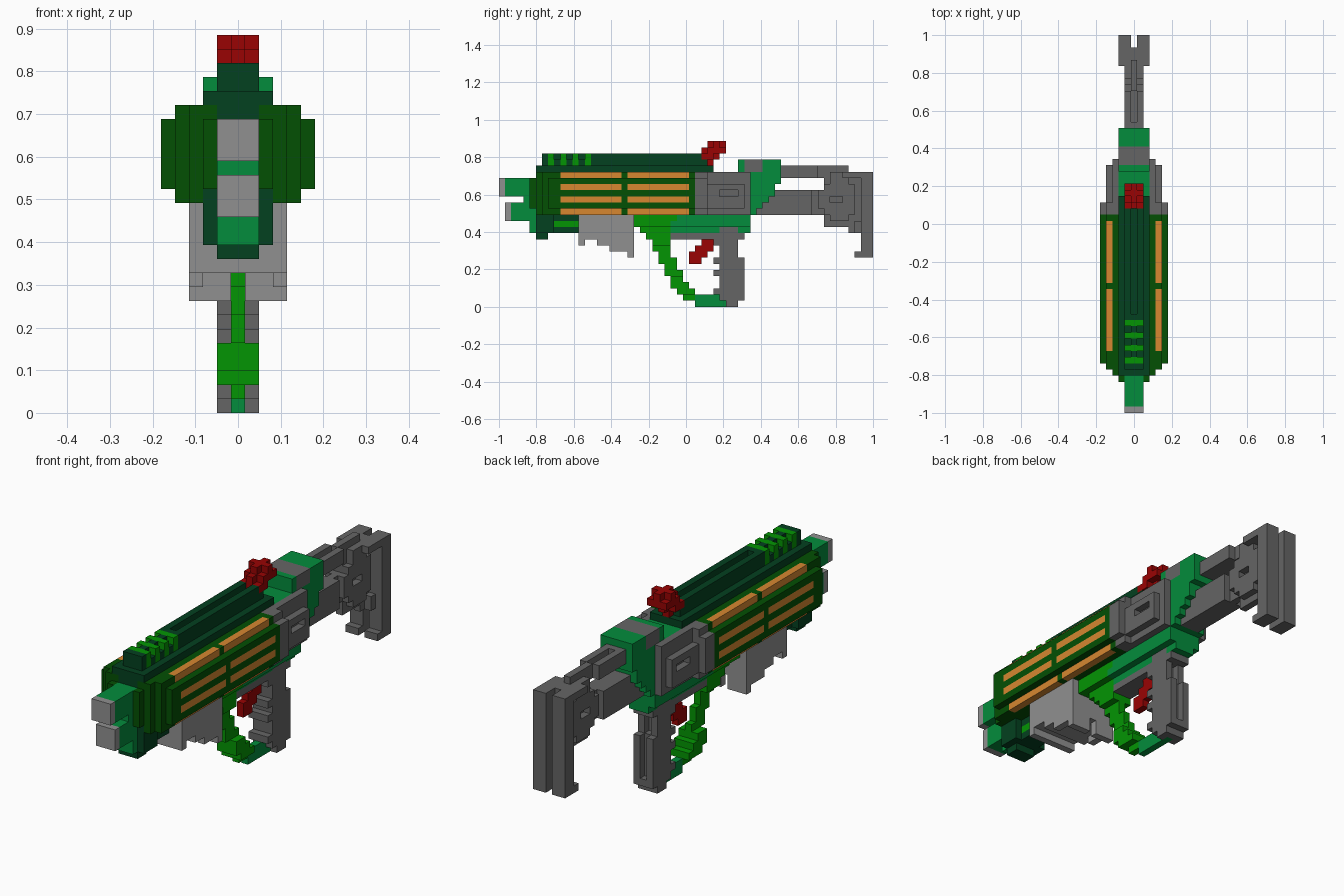
import bpy, bmesh
from mathutils import Vector

if "Cube" in bpy.data.objects:
    bpy.data.objects.remove(bpy.data.objects["Cube"])

V = 2 / 61                      # block size: 61 blocks along the length
grid = {}                       # (x, y, z) block -> part name
part_mat = {}


def material(name, rgb):
    m = bpy.data.materials.new(name)
    m.diffuse_color = (*rgb, 1)
    m.use_nodes = True
    m.node_tree.nodes["Principled BSDF"].inputs["Base Color"].default_value = m.diffuse_color
    return m


GREY = material("dark grey", (0.13, 0.13, 0.13))
LIGHT = material("light grey", (0.28, 0.28, 0.28))
ORANGE = material("orange", (0.68, 0.245, 0.03))
GREEN = material("emerald green", (0.001, 0.265, 0.045))
DEEP = material("deep green", (0.001, 0.052, 0.014))
FOREST = material("forest green", (0.001, 0.08, 0.001))
BRIGHT = material("bright green", (0.001, 0.3, 0.001))
RED = material("red", (0.32, 0.001, 0.001))


def part(name, mat, *boxes):
    """Fill mirrored boxes: |x| from a to b inclusive, y0..y1, z0..z1 half open."""
    part_mat[name] = mat
    for a, b, y0, y1, z0, z1 in boxes:
        for x in range(a, b + 1):
            for y in range(y0, y1):
                for z in range(z0, z1):
                    grid[x, y, z] = grid[-x, y, z] = name


def carve(a, b, y0, y1, z0, z1):
    for x in range(a, b + 1):
        for y in range(y0, y1):
            for z in range(z0, z1):
                grid.pop((x, y, z), None)
                grid.pop((-x, y, z), None)


# barrel core and side pods with tapered nose
part("barrel_core", DEEP, (0, 2, 6, 32, 15, 22))
part("side_pods", FOREST, (1, 2, 5, 6, 16, 21), (2, 3, 6, 7, 15, 22),
     (2, 4, 7, 32, 15, 22), (5, 5, 8, 32, 16, 21))
for y0 in (10, 21):
    part("pod_stripes", ORANGE, (4, 4, y0, y0 + 10, 21, 22), (4, 4, y0, y0 + 10, 15, 16),
         (5, 5, y0, y0 + 10, 19, 20), (5, 5, y0, y0 + 10, 17, 18))

# muzzle
part("muzzle", GREEN, (0, 1, 1, 6, 18, 21), (0, 1, 4, 6, 17, 18),
     (0, 1, 2, 6, 14, 17), (0, 1, 5, 8, 12, 14))
part("muzzle_tips", LIGHT, (0, 1, 0, 1, 18, 21), (0, 1, 1, 2, 14, 17))

# front block and underside
part("front_block", DEEP, (2, 2, 6, 9, 12, 17), (0, 1, 6, 8, 14, 15), (0, 1, 6, 8, 11, 12),
     (0, 1, 6, 8, 21, 22), (0, 1, 8, 13, 12, 15))
part("underside_strip", BRIGHT, (1, 1, 9, 13, 13, 14))

# top rail with centre groove and ribs
part("top_rail", DEEP, (0, 2, 6, 35, 22, 23), (0, 1, 7, 34, 23, 25))
carve(0, 0, 16, 33, 24, 25)
for y in (9, 11, 13):
    carve(1, 1, y, y + 1, 24, 25)
for y in (8, 10, 12, 14):
    part("rail_ribs", BRIGHT, (0, 1, y, y + 1, 23, 25))

# magazine with stepped bottom, open along the middle
part("magazine", LIGHT, (0, 3, 13, 14, 10, 15), (0, 3, 14, 16, 11, 15),
     (0, 3, 16, 18, 10, 15), (0, 3, 18, 21, 9, 15), (0, 3, 21, 22, 8, 15))
carve(0, 2, 18, 21, 9, 10)
carve(0, 0, 18, 22, 8, 10)

# receiver with slanted back
part("receiver", GREEN, (0, 2, 32, 41, 15, 22), (0, 2, 39, 46, 21, 24),
     (0, 2, 25, 41, 13, 15), (0, 1, 25, 41, 12, 13))
for z, y1 in zip(range(15, 21), (42, 43, 44, 45, 45, 46)):
    part("receiver", GREEN, (0, 2, 38, y1, z, z + 1))
part("receiver_cap", GREY, (0, 2, 40, 43, 22, 24))
part("under_plate", GREY, (0, 1, 27, 40, 11, 12))

# side housing with framed recess
part("side_housing", GREY, (3, 3, 32, 41, 15, 22), (4, 4, 32, 34, 15, 22), (5, 5, 32, 34, 16, 21),
     (4, 4, 34, 40, 16, 20))
carve(4, 4, 36, 39, 18, 19)

# front strut, sloping down and back (rows from top to bottom)
part("strut", BRIGHT, (0, 2, 22, 29, 14, 15), (0, 2, 22, 28, 13, 14), (0, 1, 23, 28, 12, 13))
rows = [(24, 28), (25, 28), (25, 28), (26, 28), (26, 29), (27, 29), (27, 30),
        (28, 30), (28, 31), (29, 32), (30, 32)]
for i, (y0, y1) in enumerate(rows):
    z = 11 - i
    part("strut", BRIGHT, (0, 1 if z > 9 or 2 <= z < 5 else 0, y0, y1, z, z + 1))
part("strut_foot", GREEN, (0, 0, 32, 38, 0, 1), (0, 0, 32, 37, 1, 2))

# grip with a groove down the back
part("grip", GREY, (0, 1, 36, 39, 8, 13), (0, 1, 36, 40, 2, 8), (1, 1, 36, 40, 1, 2),
     (0, 0, 37, 40, 1, 2), (1, 1, 37, 39, 0, 1), (0, 0, 38, 39, 0, 1),
     (0, 1, 35, 36, 10, 12), (0, 1, 35, 36, 7, 8), (0, 1, 35, 36, 5, 6), (0, 1, 35, 36, 2, 3))
carve(0, 0, 39, 40, 2, 8)
carve(0, 0, 38, 39, 8, 11)

# trigger and hammer
part("trigger", RED, (0, 0, 31, 33, 7, 9), (0, 0, 32, 34, 8, 10), (0, 0, 33, 35, 9, 11))
part("hammer", RED, (0, 0, 34, 37, 26, 27), (1, 1, 35, 36, 26, 27), (0, 1, 34, 37, 25, 26),
     (0, 0, 33, 34, 25, 26), (0, 1, 33, 35, 24, 25), (0, 0, 35, 36, 24, 25), (0, 0, 33, 35, 23, 24))

# stock beams, thin web and raised disc
part("stock", GREY, (0, 1, 46, 52, 21, 23), (0, 0, 52, 57, 21, 23),
     (0, 1, 42, 51, 15, 18), (0, 1, 45, 51, 18, 19),
     (0, 0, 51, 59, 13, 21), (0, 0, 57, 59, 12, 22))
carve(0, 0, 47, 52, 22, 23)
carve(0, 0, 51, 53, 13, 15)
carve(0, 0, 51, 53, 19, 21)
part("stock_disc", GREY, (1, 1, 54, 57, 14, 22), (1, 1, 53, 58, 15, 20), (1, 1, 52, 58, 16, 19))
carve(1, 1, 54, 56, 17, 18)

# butt: two plates with a slot between
part("butt", GREY, (1, 2, 59, 61, 8, 22), (1, 2, 58, 59, 8, 9), (1, 2, 56, 59, 21, 22),
     (1, 1, 58, 59, 12, 14))

# turn each part into a mesh of its exposed block faces, merged where flat
DIRS = [Vector(d) for d in ((1, 0, 0), (-1, 0, 0), (0, 1, 0), (0, -1, 0), (0, 0, 1), (0, 0, -1))]
for name, mat in part_mat.items():
    bm = bmesh.new()
    for cell in [c for c, n in grid.items() if n == name]:
        centre = Vector((cell[0], cell[1] - 30, cell[2] + 0.5))
        for d in DIRS:
            if tuple(int(c + e) for c, e in zip(cell, d)) in grid:
                continue
            u = Vector((d.y, d.z, d.x))
            w = d.cross(u)
            corners = [d + u + w, d - u + w, d - u - w, d + u - w]
            bm.faces.new([bm.verts.new((centre + c / 2) * V) for c in corners])
    bmesh.ops.remove_doubles(bm, verts=bm.verts, dist=V * 0.01)
    bm.normal_update()
    bmesh.ops.dissolve_limit(bm, angle_limit=0.01, verts=bm.verts, edges=bm.edges)
    mesh = bpy.data.meshes.new(name)
    mesh.materials.append(mat)
    bm.to_mesh(mesh)
    bm.free()
    bpy.context.collection.objects.link(bpy.data.objects.new(name, mesh))
